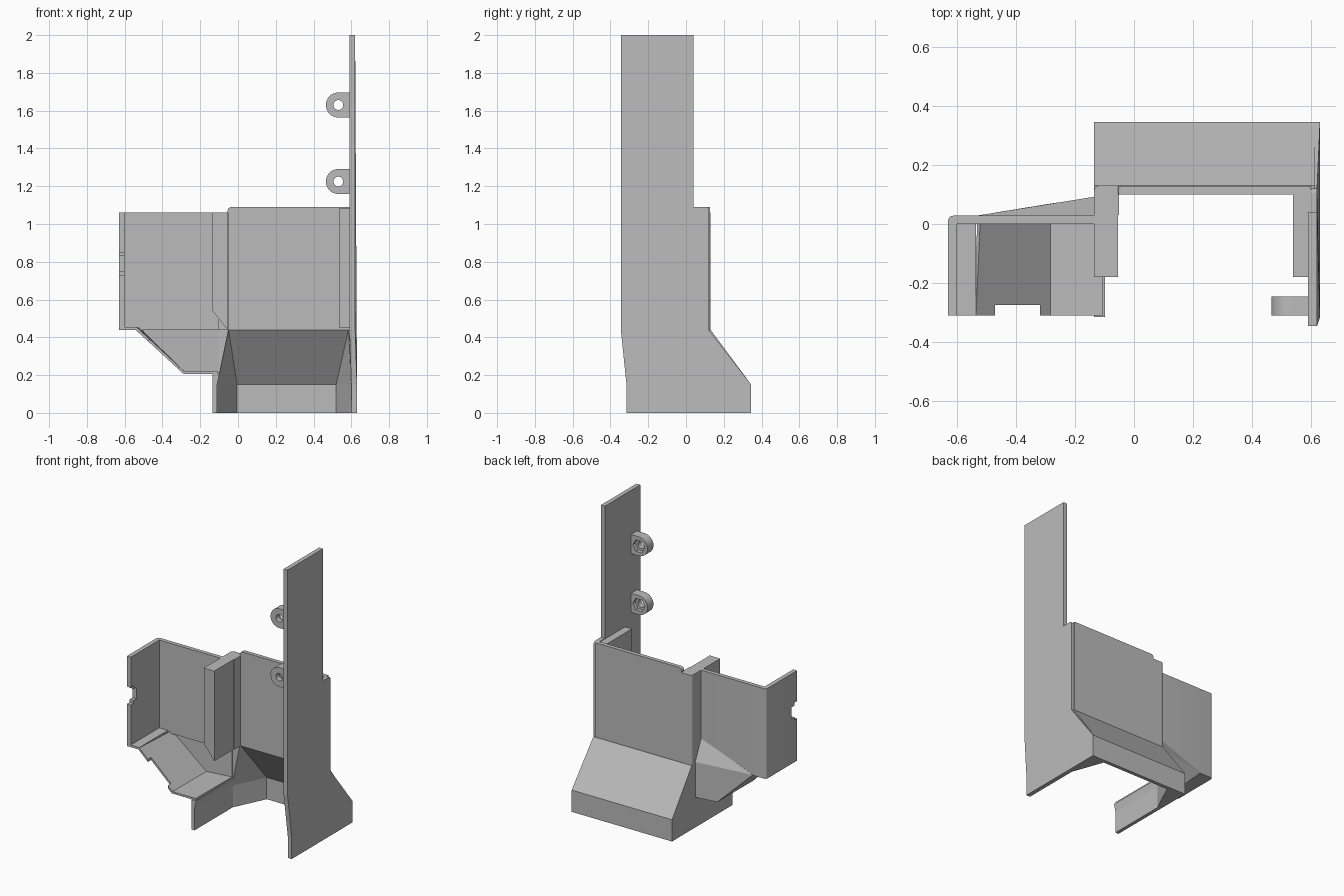
import bpy, bmesh, math
from mathutils import Vector

if "Cube" in bpy.data.objects:
    bpy.data.objects.remove(bpy.data.objects["Cube"])

GREY = bpy.data.materials.new("plain grey")
GREY.use_nodes = True
GREY.diffuse_color = (0.5, 0.5, 0.5, 1)
GREY.node_tree.nodes["Principled BSDF"].inputs["Base Color"].default_value = (0.5, 0.5, 0.5, 1)


def finish(name, bm):
    bmesh.ops.recalc_face_normals(bm, faces=bm.faces[:])
    mesh = bpy.data.meshes.new(name)
    bm.to_mesh(mesh)
    bm.free()
    mesh.materials.append(GREY)
    ob = bpy.data.objects.new(name, mesh)
    bpy.context.collection.objects.link(ob)
    return ob


def prism(name, profile, axis, lo, hi):
    """Extrude a closed 2D profile along an axis; the profile uses the other two axes in order."""
    bm = bmesh.new()
    verts = []
    for a, b in profile:
        co = [a, b]
        co.insert(axis, lo)
        verts.append(bm.verts.new(co))
    face = bm.faces.new(verts)
    res = bmesh.ops.extrude_face_region(bm, geom=[face])
    shift = Vector((0, 0, 0))
    shift[axis] = hi - lo
    bmesh.ops.translate(bm, vec=shift, verts=[g for g in res["geom"] if isinstance(g, bmesh.types.BMVert)])
    return finish(name, bm)


def box(name, x, y, z):
    return prism(name, [(x[0], y[0]), (x[1], y[0]), (x[1], y[1]), (x[0], y[1])], 2, *z)


def hull(name, points):
    bm = bmesh.new()
    for p in points:
        bm.verts.new(p)
    bmesh.ops.convex_hull(bm, input=bm.verts[:])
    return finish(name, bm)


def arc(cx, cy, r, start, end, n):
    return [(cx + r * math.cos(math.radians(start + (end - start) * i / n)),
             cy + r * math.sin(math.radians(start + (end - start) * i / n))) for i in range(n + 1)]


def apply_mod(ob, kind, **settings):
    mod = ob.modifiers.new(kind.title(), kind)
    for key, value in settings.items():
        setattr(mod, key, value)
    bpy.context.view_layer.objects.active = ob
    bpy.ops.object.modifier_apply(modifier=mod.name)


def cut(ob, cutter):
    apply_mod(ob, "BOOLEAN", operation="DIFFERENCE", solver="EXACT", object=cutter)
    bpy.data.objects.remove(cutter)


def smooth(ob):
    bpy.ops.object.select_all(action="DESELECT")
    ob.select_set(True)
    bpy.context.view_layer.objects.active = ob
    bpy.ops.object.shade_smooth_by_angle(angle=math.radians(30))


# Tall side plate, flaring slightly outwards at the foot
plate = prism("side_plate", [(-.345, 2), (.04, 2), (.04, 1.1)] + arc(.105, 1.075, .015, 90, 0, 4)
              + [(.12, .44), (.345, .15), (.345, 0), (-.315, 0), (-.315, .15), (-.345, .44)], 0, .59, .62)
for v in plate.data.vertices:
    if v.co.z < .3:
        v.co.x += .01
    elif 1.09 < v.co.z < 1.11:
        v.co.z = 1.09

# Back wall, inner rib and divider
wall = prism("back_wall", [(-.055, .44), (.6, .44), (.6, 1.09)] + arc(-.035, 1.07, .02, 90, 180, 4),
             1, .1, .128)
smooth(wall)
box("inner_rib", (.538, .595), (-.18, .11), (.45, 1.085))
prism("divider", [(-.135, 1.06), (-.055, 1.06), (-.055, .44), (-.135, .54)], 1, -.18, .1)
prism("divider_post", [(-.135, .03), (-.05, .03), (-.05, .13)] + arc(-.12, .115, .015, 90, 180, 4),
      2, .44, 1.06)

# Flared hood at the base, hollowed from inside
hood = prism("base_hood", [(.13, .44), (.345, .15), (.345, 0), (-.315, 0), (-.315, .205),
                           (.09, .205), (.09, .44)], 0, -.135, .612)
plan = [(-.11, -.4), (-.11, .1), (-.005, .32), (.52, .32), (.6, .1), (.6, -.4)]
hollow = hull("hollow", [(x, y, z) for z in (-.05, .15) for x, y in plan]
              + [(x, y, .441) for x in (-.05, .585) for y in (-.4, .1)])
cut(hood, hollow)

# Left compartment walls with a stepped slot in the side
side = prism("compartment_wall", [(-.63, -.31), (-.6, -.31), (-.6, 0), (-.1, 0), (-.1, .028)]
             + arc(-.612, .01, .018, 90, 180, 5), 2, .44, 1.06)
cut(side, box("slot_mouth", (-.7, -.59), (-.4, -.28), (.73, .85)))
cut(side, box("slot_inner", (-.7, -.59), (-.3, -.25), (.75, .83)))
smooth(side)
box("compartment_floor", (-.615, -.535), (-.31, .02), (.44, .455))

# Sloping chute below the compartment, bulging out behind the wall
bm = bmesh.new()
points = {
    "front_top": (-.54, -.31, .447), "front_mid": (-.285, -.31, .212), "front_end": (-.105, -.31, .212),
    "back_top": (-.525, .025, .447), "back_mid": (-.285, .064, .212), "back_end": (-.105, .09, .212),
    "rear_high": (-.105, .09, .45), "wall_high": (-.105, .02, .6),
}
v = {k: bm.verts.new(p) for k, p in points.items()}
for names in (("front_top", "front_mid", "back_mid", "back_top"),
              ("front_mid", "front_end", "back_end", "back_mid"),
              ("back_top", "back_mid", "back_end", "rear_high"),
              ("back_top", "rear_high", "wall_high")):
    bm.faces.new([v[n] for n in names])
chute = finish("chute", bm)
apply_mod(chute, "SOLIDIFY", thickness=.014, offset=0)
cut(chute, box("chute_notch", (-.47, -.318), (-.4, -.275), (.1, .44)))

# Two screw lugs with a hole and a nut pocket
for label, z in (("lower", 1.225), ("upper", 1.63)):
    lug = prism(label + "_lug", [(.595, z + .066)] + arc(.531, z, .066, 90, 270, 16)
                + [(.595, z - .066)], 1, -.31, -.245)
    cut(lug, prism("hole", arc(.531, z, .026, 0, 345, 23), 1, -.4, -.1))
    cut(lug, prism("pocket", arc(.531, z, .046, 0, 300, 5), 1, -.272, -.2))
    smooth(lug)
